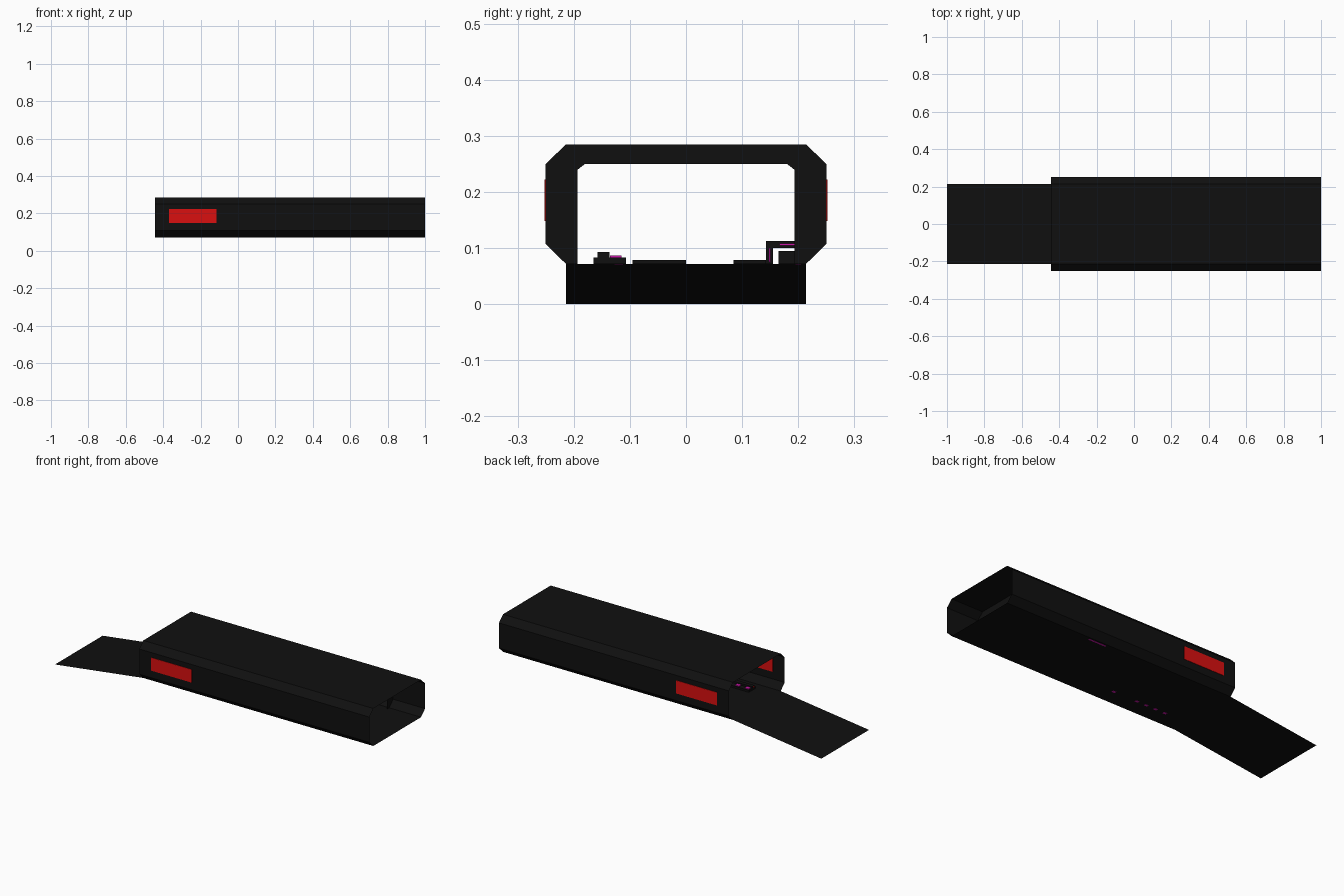
import bpy, bmesh

if "Cube" in bpy.data.objects:
    bpy.data.objects.remove(bpy.data.objects["Cube"])


def mat(name, rgb):
    m = bpy.data.materials.new(name)
    m.diffuse_color = (*rgb, 1)
    m.use_nodes = True
    m.node_tree.nodes["Principled BSDF"].inputs["Base Color"].default_value = m.diffuse_color
    return m


BLACK = mat("black", (0.005, 0.005, 0.005))
RED = mat("red", (0.7, 0.005, 0.005))
MAGENTA = mat("magenta", (0.6, 0.008, 0.4))


def finish(name, bm, material):
    me = bpy.data.meshes.new(name)
    bm.to_mesh(me)
    bm.free()
    me.materials.append(material)
    ob = bpy.data.objects.new(name, me)
    bpy.context.collection.objects.link(ob)
    return ob


def box(name, x, y, z, material=BLACK):
    """Box from (min, max) ranges."""
    bm = bmesh.new()
    bmesh.ops.create_cube(bm, size=1)
    for v in bm.verts:
        v.co = [sum(r) / 2 + c * (r[1] - r[0]) for c, r in zip(v.co, (x, y, z))]
    return finish(name, bm, material)


def sheet(name, faces):
    bm = bmesh.new()
    for f in faces:
        bm.faces.new([bm.verts.new(p) for p in f])
    bmesh.ops.remove_doubles(bm, verts=bm.verts, dist=1e-5)
    bmesh.ops.recalc_face_normals(bm, faces=bm.faces)
    return finish(name, bm, BLACK)


# Open-ended hull tube with chamfered corners
X0, X1, FLOOR = -0.445, 1.0, 0.072
half = [(0.214, FLOOR), (0.25, 0.107), (0.25, 0.25), (0.214, 0.285)]
outer = half + [(-y, z) for y, z in reversed(half)]
sheet("hull_shell", [
    [(X0, *a), (X1, *a), (X1, *b), (X0, *b)]
    for a, b in zip(outer, outer[1:] + outer[:1])])

# Boarding ramp
sheet("ramp", [[(X0, -0.214, FLOOR), (X0, 0.214, FLOOR),
                (-1, 0.214, 0), (-1, -0.214, 0)]])

# Bulkhead rib with a wide doorway
inner = [(-0.193, FLOOR), (-0.193, 0.24), (-0.18, 0.25)]
inner += [(-y, z) for y, z in reversed(inner)]
loop = outer + inner
sheet("bulkhead_rib", [[(0.8, *p) for p in loop]])

# Red side panels, seen inside and out
for side, s in (("left", -1), ("right", 1)):
    box("side_panel_" + side, (-0.37, -0.115),
        (s * 0.25 - 0.002, s * 0.25 + 0.002), (0.148, 0.222), RED)

# Low floor plates
box("floor_plate_left", (-0.05, 0.45), (-0.095, 0.0), (FLOOR, 0.079))
box("floor_plate_right", (0.3, 0.5), (0.085, 0.143), (FLOOR, 0.079))

# Low bench with small lit fittings
box("bench_base", (-0.32, 0.06), (-0.165, -0.107), (FLOOR, 0.083))
box("bench_back", (-0.32, 0.06), (-0.158, -0.136), (0.083, 0.093))
for i, x in enumerate((-0.30, -0.24, -0.18, -0.12, 0.03)):
    box(f"bench_light_{i}", (x - 0.012, x + 0.012), (-0.135, -0.115),
        (0.083, 0.087), MAGENTA)
    box(f"bench_foot_{i}", (x - 0.01, x + 0.01), (-0.127, -0.112),
        (0.0712, FLOOR), MAGENTA)
box("bench_marker", (-0.325, -0.32), (-0.152, -0.143), (0.086, 0.091), RED)

# Wall desk with lit trim
box("desk_leg", (0.33, 0.48), (0.143, 0.155), (FLOOR, 0.113))
box("desk_top", (0.33, 0.48), (0.155, 0.2), (0.1, 0.113))
box("desk_cabinet", (0.33, 0.48), (0.165, 0.2), (FLOOR, 0.095))
box("desk_light_top", (0.48, 0.483), (0.167, 0.193), (0.105, 0.108), MAGENTA)
box("desk_light_leg", (0.48, 0.483), (0.148, 0.151), (0.075, 0.1), MAGENTA)
box("desk_light_base", (0.35, 0.46), (0.195, 0.205), (0.0712, FLOOR), MAGENTA)
